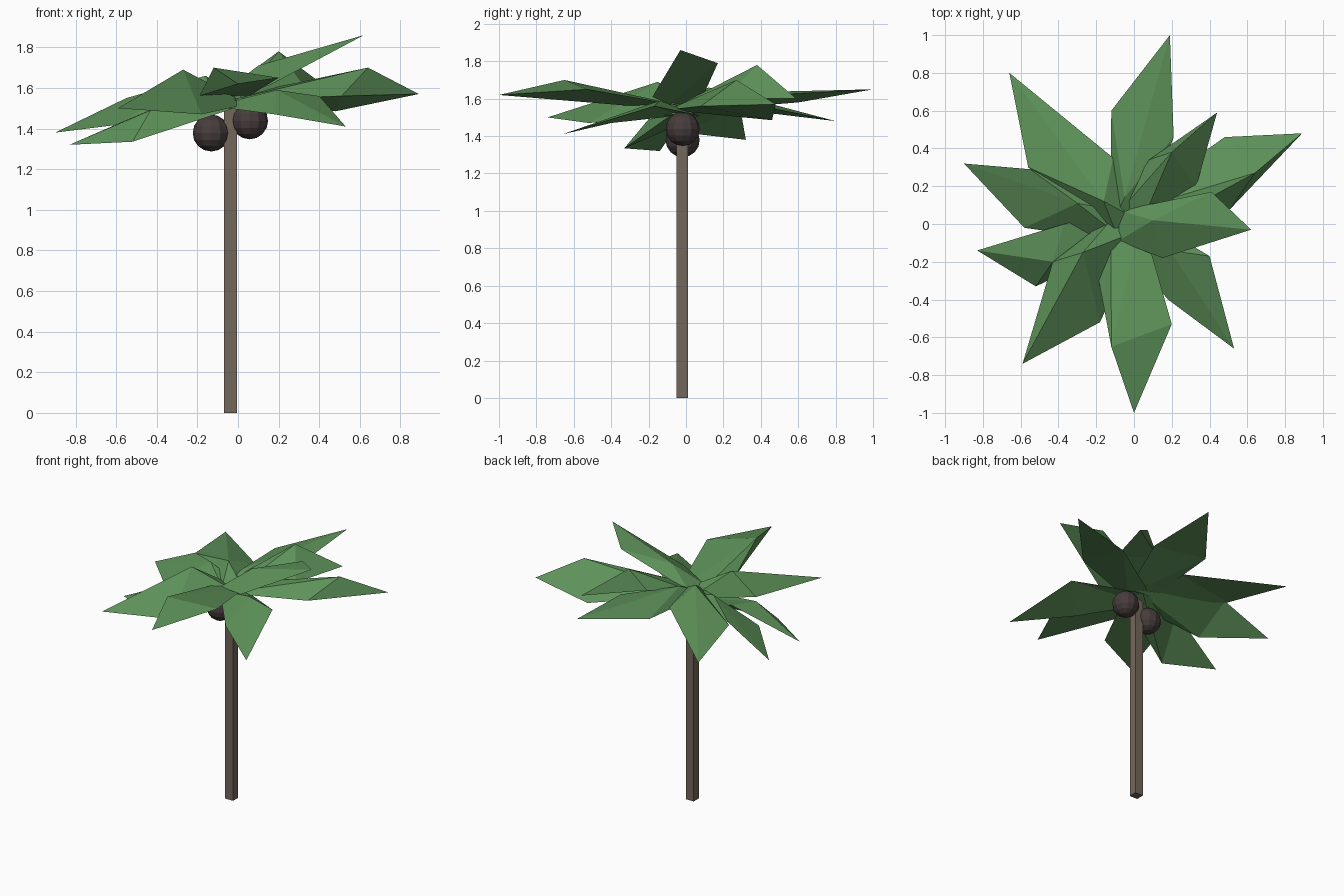
import bpy, bmesh
from mathutils import Vector

if "Cube" in bpy.data.objects:
    bpy.data.objects.remove(bpy.data.objects["Cube"])


def material(name, rgb):
    m = bpy.data.materials.new(name)
    m.diffuse_color = (*rgb, 1)
    m.use_nodes = True
    m.node_tree.nodes["Principled BSDF"].inputs["Base Color"].default_value = m.diffuse_color
    return m


GREEN = material("leaf green", (0.11, 0.285, 0.10))
BARK = material("bark brown", (0.175, 0.135, 0.105))
NUT = material("dark nut brown", (0.062, 0.045, 0.045))
CROWN = Vector((-0.04, -0.01, 1.51))


def leaf(name, tip, left, ridge, right, lift=0.0):
    """Closed blade: flat underside, raised ridge on top, pointed tip."""
    tip, left, ridge, right = map(Vector, (tip, left, ridge, right))
    out = Vector((tip.x - CROWN.x, tip.y - CROWN.y, 0)).normalized()
    side = Vector((-out.y, out.x, 0))
    base = CROWN + Vector((0, 0, lift))
    bm = bmesh.new()
    root_l, root_r, t, l, m, r = [bm.verts.new(p) for p in (
        base - out * 0.04 + side * 0.08, base - out * 0.04 - side * 0.08,
        tip, left, ridge, right)]
    for f in ((root_l, root_r, m), (root_l, m, l), (l, m, t), (root_r, r, m), (r, t, m),
              (root_r, root_l, l), (root_r, l, r), (r, l, t)):
        bm.faces.new(f)
    bmesh.ops.recalc_face_normals(bm, faces=bm.faces)
    me = bpy.data.meshes.new(name)
    bm.to_mesh(me)
    bm.free()
    me.materials.append(GREEN)
    bpy.context.collection.objects.link(bpy.data.objects.new(name, me))


# Crown of leaves, clockwise from the back: tip, left edge, ridge, right edge
leaf("leaf_back", (0.19, 1.0, 1.65), (-0.12, 0.6, 1.58), (-0.05, 0.14, 1.63), (0.21, 0.46, 1.62), 0.02)
leaf("leaf_back_right", (0.44, 0.59, 1.60), (0.08, 0.34, 1.64), (0.20, 0.38, 1.78), (0.33, 0.20, 1.60), 0.03)
leaf("leaf_right_rear", (0.89, 0.48, 1.57), (0.48, 0.46, 1.485), (0.64, 0.27, 1.70), (0.51, 0.08, 1.56), 0.03)
leaf("leaf_right_raised", (0.62, -0.03, 1.86), (0.41, 0.17, 1.79), (0.10, 0.02, 1.71), (0.15, -0.18, 1.61), 0.06)
leaf("leaf_front_right", (0.53, -0.66, 1.41), (0.40, -0.17, 1.56), (0.19, -0.14, 1.59), (0.18, -0.40, 1.47))
leaf("leaf_front", (0.0, -1.0, 1.62), (0.20, -0.53, 1.65), (-0.12, -0.65, 1.70), (-0.19, -0.28, 1.56), 0.04)
leaf("leaf_front_left", (-0.59, -0.74, 1.50), (-0.18, -0.52, 1.47), (-0.27, -0.15, 1.69), (-0.43, -0.20, 1.52), 0.01)
leaf("leaf_left_low", (-0.83, -0.14, 1.32), (-0.52, -0.33, 1.335), (-0.43, -0.20, 1.49), (-0.37, 0.0, 1.52))
leaf("leaf_left_rear", (-0.90, 0.32, 1.38), (-0.58, -0.02, 1.42), (-0.30, 0.11, 1.62), (-0.55, 0.29, 1.55), 0.02)
leaf("leaf_back_left", (-0.66, 0.80, 1.48), (-0.56, 0.30, 1.54), (-0.16, 0.12, 1.66), (-0.11, 0.35, 1.57), 0.02)

# Square trunk
bpy.ops.mesh.primitive_cube_add(size=1, location=(-0.037, -0.02, 0.76))
trunk = bpy.context.object
trunk.name = "trunk"
trunk.scale = (0.064, 0.06, 1.52)
trunk.data.materials.append(BARK)

# Two faceted nuts under the crown
for name, loc in (("nut_left", (-0.132, -0.018, 1.378)), ("nut_right", (0.057, -0.018, 1.438))):
    bpy.ops.mesh.primitive_uv_sphere_add(segments=12, ring_count=8, radius=0.091, location=loc)
    nut = bpy.context.object
    nut.name = name
    nut.data.materials.append(NUT)
